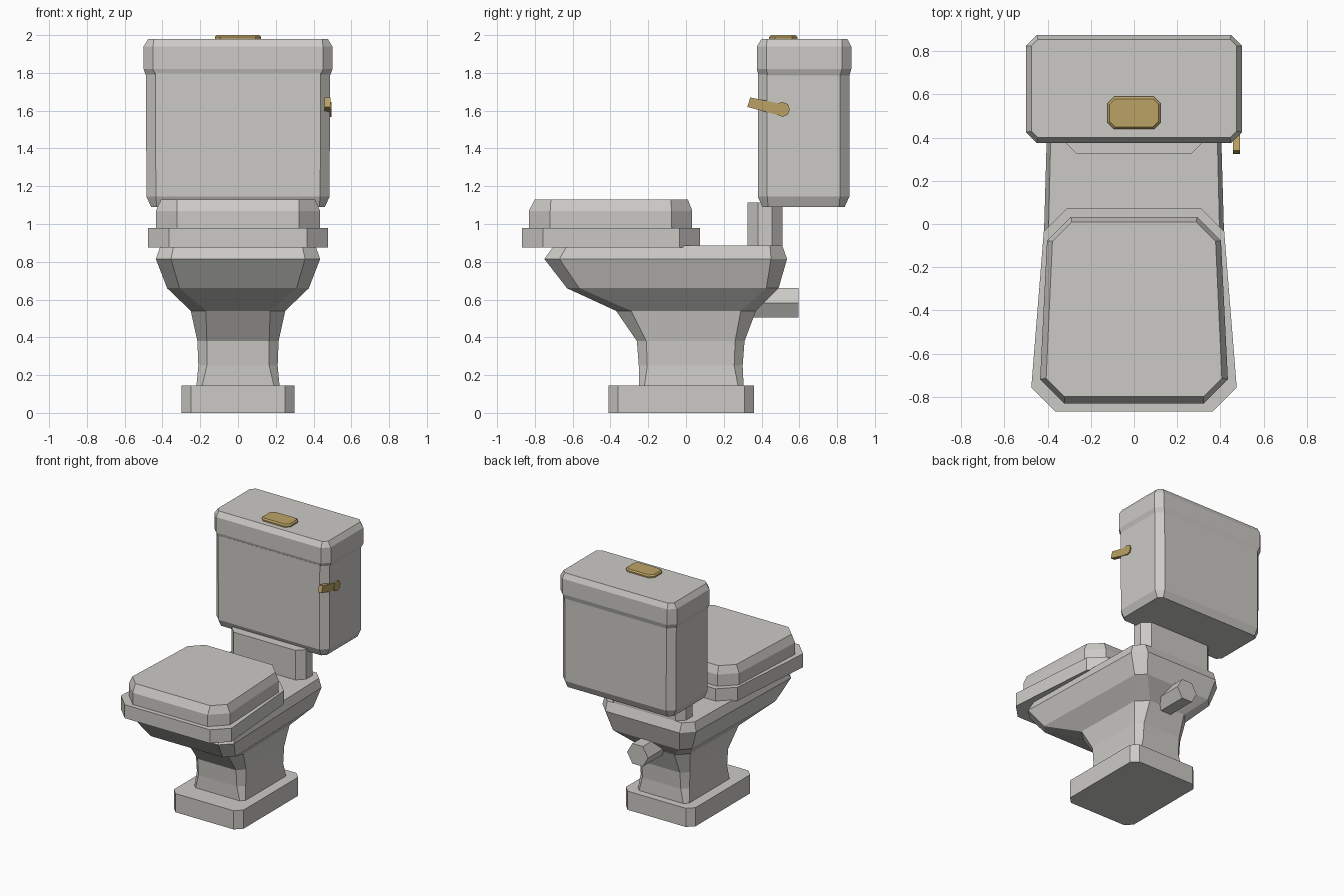
import bpy, bmesh, math
from mathutils import Matrix

if "Cube" in bpy.data.objects:
    bpy.data.objects.remove(bpy.data.objects["Cube"])


def material(name, rgb):
    m = bpy.data.materials.new(name)
    m.diffuse_color = (*rgb, 1)
    m.use_nodes = True
    m.node_tree.nodes["Principled BSDF"].inputs["Base Color"].default_value = m.diffuse_color
    return m


porcelain = material("porcelain_grey", (0.60, 0.59, 0.56))
brass = material("brass", (0.50, 0.36, 0.13))


def finish(name, bm, mat):
    bmesh.ops.recalc_face_normals(bm, faces=bm.faces)
    me = bpy.data.meshes.new(name)
    bm.to_mesh(me)
    bm.free()
    me.materials.append(mat)
    ob = bpy.data.objects.new(name, me)
    bpy.context.collection.objects.link(ob)
    return ob


def ring(z, wf, wb, y0, y1, cf, cb):
    """Chamfered trapezoid: half widths and chamfers at front and back."""
    half = [(wf - cf, y0), (wf, y0 + cf), (wb, y1 - cb), (wb - cb, y1)]
    return [(x, y, z) for x, y in half] + [(-x, y, z) for x, y in reversed(half)]


def loft(name, sections, mat):
    bm = bmesh.new()
    rings = [[bm.verts.new(p) for p in ring(*s)] for s in sections]
    for a, b in zip(rings, rings[1:]):
        for i in range(8):
            j = (i + 1) % 8
            bm.faces.new((a[i], a[j], b[j], b[i]))
    bm.faces.new(rings[0])
    bm.faces.new(rings[-1])
    return finish(name, bm, mat)


def box_section(z, w, y0, y1, c):
    return (z, w, w, y0, y1, c, c)


def prism(name, sides, radius, depth, matrix, mat):
    bm = bmesh.new()
    bmesh.ops.create_cone(bm, cap_ends=True, segments=sides, radius1=radius,
                          radius2=radius, depth=depth, matrix=matrix)
    return finish(name, bm, mat)


# floor plinth
loft("base", [box_section(0, 0.30, -0.41, 0.36, 0.05),
              box_section(0.145, 0.30, -0.41, 0.36, 0.05)], porcelain)

# pedestal flaring into the bowl
loft("pedestal_bowl", [
    box_section(0.145, 0.22, -0.25, 0.305, 0.03),
    box_section(0.25, 0.21, -0.25, 0.30, 0.045),
    box_section(0.38, 0.215, -0.26, 0.31, 0.05),
    (0.54, 0.25, 0.24, -0.37, 0.37, 0.08, 0.08),
    (0.66, 0.375, 0.35, -0.63, 0.49, 0.065, 0.065),
    (0.815, 0.435, 0.403, -0.75, 0.535, 0.08, 0.085),
    (0.885, 0.41, 0.385, -0.70, 0.51, 0.07, 0.065)], porcelain)

# seat and closed lid
loft("seat", [(z, 0.476, 0.418, -0.868, 0.075, 0.11, 0.11)
              for z in (0.875, 0.98)], porcelain)
loft("seat_lid", [
    (0.98, 0.435, 0.403, -0.832, 0.033, 0.113, 0.11),
    (1.07, 0.435, 0.403, -0.832, 0.033, 0.113, 0.11),
    (1.13, 0.407, 0.378, -0.80, 0.01, 0.085, 0.09)], porcelain)

# neck carrying the tank
loft("tank_neck", [box_section(z, 0.32, 0.325, 0.51, 0.055)
                   for z in (0.88, 1.115)], porcelain)

# tank body and its cover
loft("tank", [box_section(1.09, 0.46, 0.405, 0.84, 0.03),
              box_section(1.145, 0.485, 0.38, 0.865, 0.05),
              box_section(1.80, 0.487, 0.38, 0.865, 0.05)], porcelain)
loft("tank_cover", [box_section(1.785, 0.487, 0.385, 0.865, 0.05),
                    box_section(1.82, 0.50, 0.375, 0.875, 0.05),
                    box_section(1.94, 0.50, 0.375, 0.875, 0.05),
                    box_section(1.98, 0.475, 0.40, 0.855, 0.03)], porcelain)

# flush button
loft("flush_button", [box_section(1.975, 0.123, 0.44, 0.59, 0.03),
                      box_section(1.99, 0.123, 0.44, 0.59, 0.03),
                      box_section(2.0, 0.113, 0.45, 0.58, 0.025)], brass)

# drain pipe, hexagonal, running out of the back
prism("drain_pipe", 6, 0.09, 0.295,
      Matrix.Translation((0, 0.4475, 0.582)) @ Matrix.Rotation(math.pi / 2, 4, 'X')
      @ Matrix.Rotation(math.pi / 2, 4, 'Z'), porcelain)

# flush lever: octagonal pivot and tilted arm
prism("lever_pivot", 8, 0.04, 0.035,
      Matrix.Translation((0.4785, 0.51, 1.607)) @ Matrix.Rotation(math.pi / 2, 4, 'Y'),
      brass)
bm = bmesh.new()
arm = [(0.34, 1.67), (0.325, 1.62), (0.50, 1.573), (0.51, 1.635)]
low, high = ([bm.verts.new((x, y, z)) for y, z in arm] for x in (0.459, 0.491))
bm.faces.new(low)
bm.faces.new(high)
for i in range(4):
    j = (i + 1) % 4
    bm.faces.new((low[i], low[j], high[j], high[i]))
finish("lever_arm", bm, brass)
